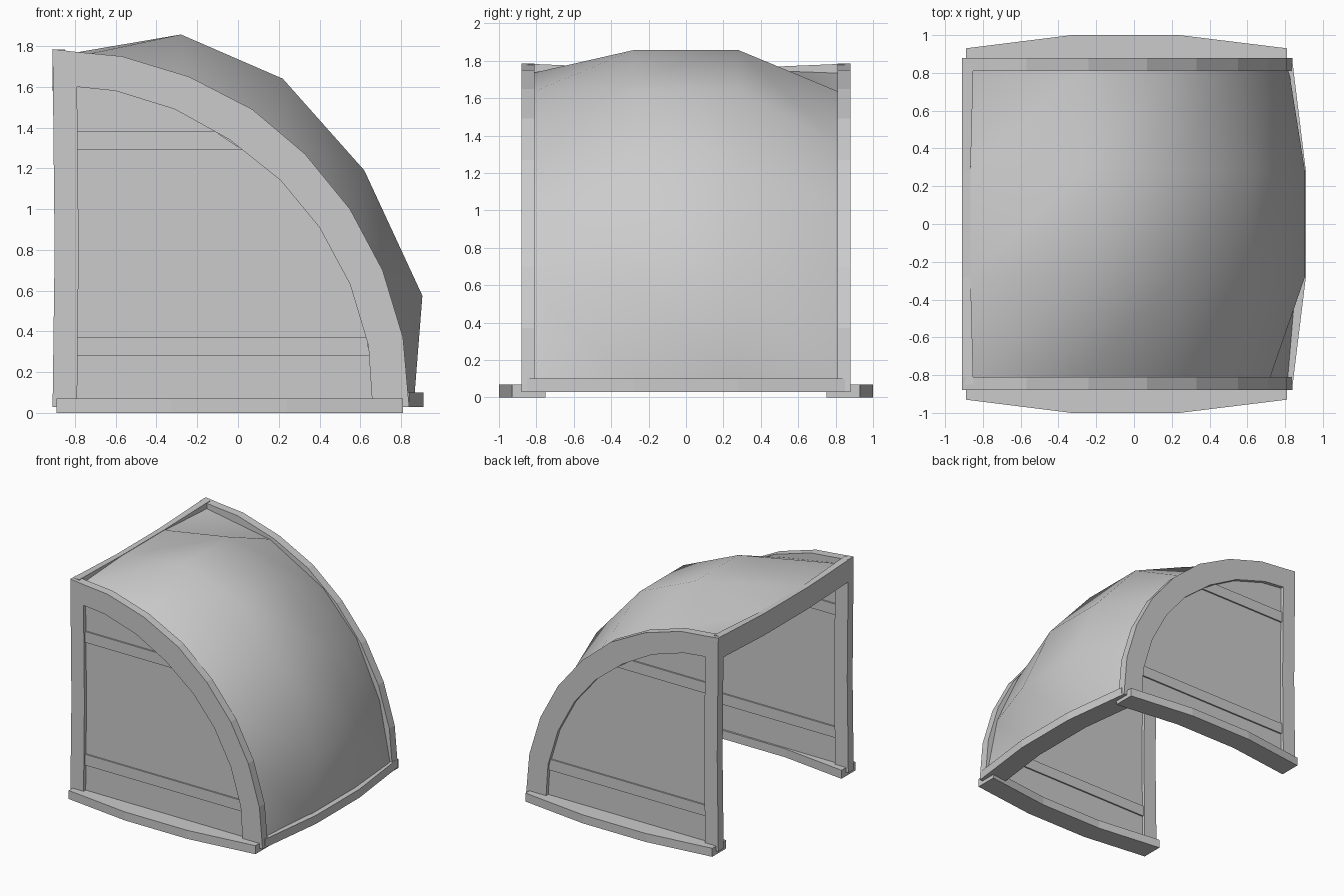
import bpy, bmesh
from mathutils import Vector

if "Cube" in bpy.data.objects:
    bpy.data.objects.remove(bpy.data.objects["Cube"])


def make(name, verts, faces):
    me = bpy.data.meshes.new(name)
    me.from_pydata(verts, [], faces)
    ob = bpy.data.objects.new(name, me)
    bpy.context.collection.objects.link(ob)
    return ob


def tidy(ob):
    bm = bmesh.new()
    bm.from_mesh(ob.data)
    bmesh.ops.recalc_face_normals(bm, faces=bm.faces)
    bm.to_mesh(ob.data)
    bm.free()


def prism(name, outline, to_a, to_b):
    """Closed solid between two placements of the same 2D outline."""
    n = len(outline)
    verts = [to_a(*p) for p in outline] + [to_b(*p) for p in outline]
    faces = [list(range(n)), list(range(2 * n - 1, n - 1, -1))]
    faces += [[i, i + n, (i + 1) % n + n, (i + 1) % n] for i in range(n)]
    ob = make(name, verts, faces)
    tidy(ob)
    return ob


def side_slab(name, outline, y0, y1):
    return prism(name, outline, lambda x, z: (x, y0, z), lambda x, z: (x, y1, z))


def flat_slab(name, outline, z0, z1):
    return prism(name, outline, lambda x, y: (x, y, z0), lambda x, y: (x, y, z1))


outer = [(-0.91, 1.785), (-0.78, 1.77), (-0.57, 1.75), (-0.24, 1.65), (0.07, 1.49),
         (0.33, 1.27), (0.55, 1.0), (0.71, 0.7), (0.81, 0.37), (0.84, 0.03)]
inner = [(-0.79, 1.60), (-0.60, 1.58), (-0.31, 1.49), (-0.04, 1.34), (0.21, 1.14),
         (0.40, 0.91), (0.55, 0.63), (0.64, 0.33), (0.66, 0.03)]

for side, s in (("front", -1), ("back", 1)):
    # curved rib joined to the upright post
    frame = outer + inner[::-1] + [(-0.782, 0.8), (-0.79, 0.03), (-0.91, 0.03), (-0.90, 0.8)]
    side_slab(side + "_arch_frame", frame, s * 0.81, s * 0.88)

    # recessed infill panel and its two cross bars
    panel = inner + [(-0.79, 0.03)]
    side_slab(side + "_panel", panel, s * 0.835, s * 0.852)
    for label, z0, z1, x0, x1 in (("lower", 0.28, 0.37, 0.648, 0.63),
                                  ("upper", 1.29, 1.38, 0.025, -0.11)):
        side_slab(f"{side}_{label}_bar",
                  [(-0.79, z0), (x0, z0), (x1, z1), (-0.79, z1)], s * 0.823, s * 0.864)

    # outward bowed sill under the panel
    bow = [(-0.89, 0.93), (-0.33, 1.0), (0.24, 1.0), (0.81, 0.93)]
    sill = [(x, s * y) for x, y in bow] + [(x, s * (y - 0.18)) for x, y in bow[::-1]]
    flat_slab(side + "_sill", sill, 0.0, 0.07)

# bowed beam along the foot of the shell
bow = [(0.84, -0.85), (0.91, -0.28), (0.91, 0.28), (0.84, 0.85)]
flat_slab("foot_beam", bow + [(x - 0.18, y) for x, y in bow[::-1]], 0.03, 0.10)

# slightly sagging beam across the open end
sag = [(-0.85, 1.784), (-0.28, 1.76), (0.28, 1.76), (0.85, 1.784)]
prism("top_beam", sag + [(y, z - 0.18) for y, z in sag[::-1]],
      lambda y, z: (-0.91, y, z), lambda y, z: (-0.85 - (0.015 if abs(y) < 0.5 else 0), y, z))

# bulging shell: rows along the arc, four points across each row
edge = [(-0.86, 1.735), (-0.28, 1.635), (0.21, 1.36), (0.51, 1.03), (0.72, 0.575), (0.82, 0.07)]
crown = [(-0.875, 1.755), (-0.28, 1.857), (0.22, 1.64), (0.62, 1.19), (0.905, 0.575), (0.865, 0.07)]
verts, faces = [], []
for (ex, ez), (cx, cz) in zip(edge, crown):
    verts += [(ex, -0.815, ez), (cx, -0.28, cz), (cx, 0.28, cz), (ex, 0.815, ez)]
for i in range(5):
    for j in range(3):
        a = i * 4 + j
        faces += [(a, a + 4, a + 5), (a, a + 5, a + 1)]
shell = make("curved_shell", verts, faces)
shell.data.polygons.foreach_set("use_smooth", [True] * len(faces))
